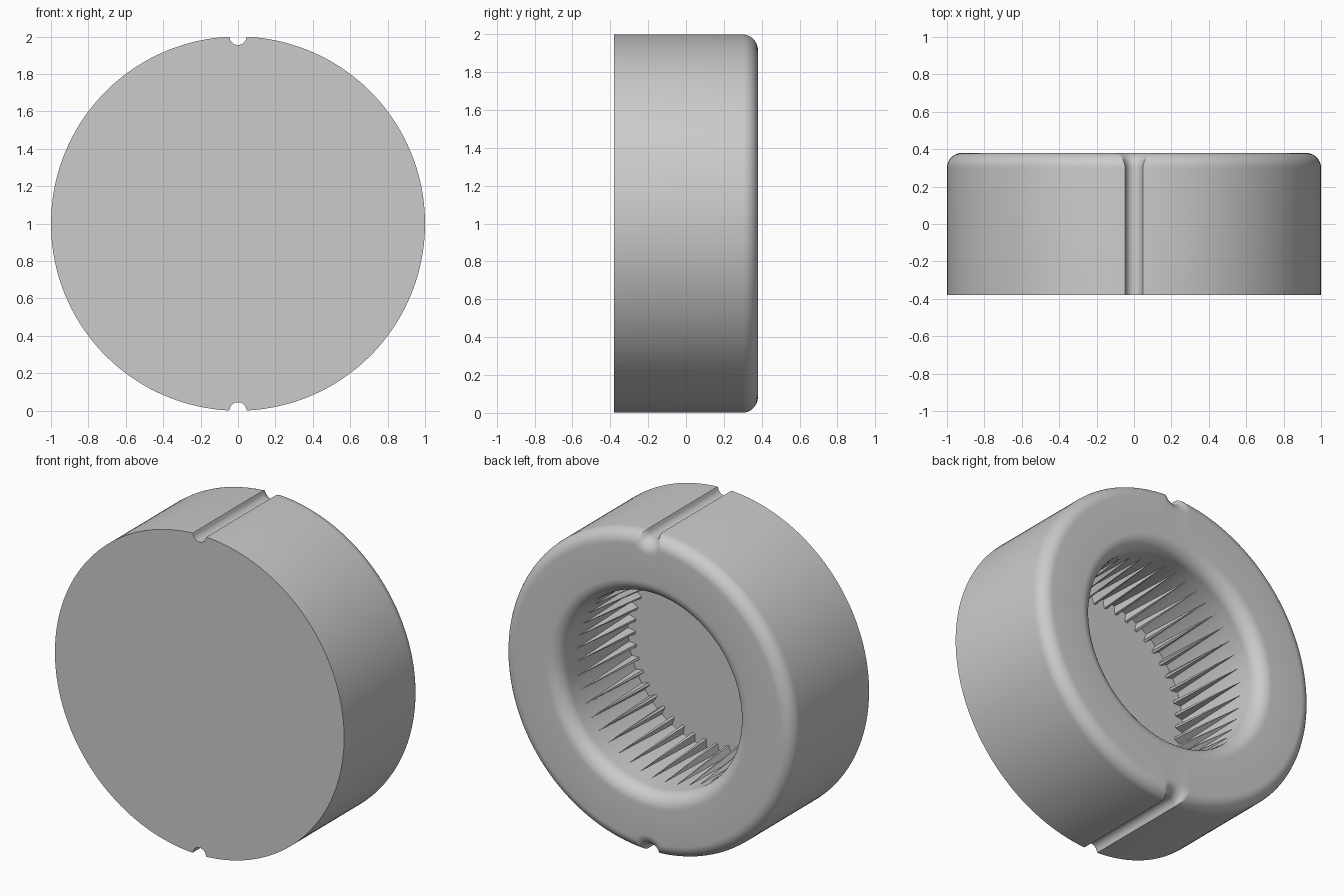
import bpy, bmesh, math

cube = bpy.data.objects.get("Cube")
if cube:
    bpy.data.objects.remove(cube, do_unlink=True)

HALF = 0.38      # half depth
ROUND = 0.08     # outer back edge rounding
LIP = 0.09       # cavity mouth rounding
BORE = 0.61      # cavity radius
FLOOR = -0.30    # cavity floor position
NOTCH = 0.045    # notch radius
RIBS = 45

grey = bpy.data.materials.new("light_grey")
grey.use_nodes = True
colour = (0.6, 0.6, 0.6, 1)
grey.diffuse_color = colour
grey.node_tree.nodes["Principled BSDF"].inputs["Base Color"].default_value = colour


def point(radius, angle, y):
    return (radius * math.sin(angle), y, 1 + radius * math.cos(angle))


def finish(bm, name):
    bmesh.ops.recalc_face_normals(bm, faces=bm.faces)
    mesh = bpy.data.meshes.new(name)
    bm.to_mesh(mesh)
    bm.free()
    mesh.materials.append(grey)
    obj = bpy.data.objects.new(name, mesh)
    bpy.context.collection.objects.link(obj)
    return obj


# Directions round the axis, packed closely at the two notches
half_turn = [-0.14 + 0.0028 * i for i in range(100)]
wide = math.pi - 0.28
half_turn += [0.14 + wide * i / 72 for i in range(72)]
angles = half_turn + [a + math.pi for a in half_turn]


def outline(angle, inset):
    """Radius of the notched disc outline, offset inwards."""
    radius = 1 - inset
    off = math.remainder(angle, math.pi)
    root = (NOTCH + inset) ** 2 - math.sin(off) ** 2
    if root > 0:
        radius = min(radius, math.cos(off) - math.sqrt(root))
    return radius


# Body: front disc, notched wall, rounded back edge, mouth and cavity
bm = bmesh.new()
loops = []


def add_loop(radius_at, y):
    loops.append([bm.verts.new(point(radius_at(a), a, y)) for a in angles])


STEPS = 10
turns = [math.pi / 2 * i / STEPS for i in range(STEPS + 1)]
add_loop(lambda a: outline(a, 0), -HALF)
for t in turns:
    inset = ROUND * (1 - math.cos(t))
    add_loop(lambda a: outline(a, inset), HALF - ROUND + ROUND * math.sin(t))
for t in reversed(turns):
    radius = BORE + LIP * (1 - math.cos(t))
    add_loop(lambda a: radius, HALF - LIP + LIP * math.sin(t))
add_loop(lambda a: BORE, FLOOR)

for lower, upper in zip(loops, loops[1:]):
    for i in range(len(angles)):
        j = (i + 1) % len(angles)
        bm.faces.new((lower[i], lower[j], upper[j], upper[i]))
bm.faces.new(loops[0])
bm.faces.new(loops[-1])
body = finish(bm, "round_body")
bpy.ops.object.select_all(action="DESELECT")
body.select_set(True)
bpy.context.view_layer.objects.active = body
bpy.ops.object.shade_smooth_by_angle(angle=math.radians(35))

# Grip ribs: wedges that fade into the cavity wall near the mouth
bm = bmesh.new()
for k in range(RIBS):
    mid = math.tau * (k + 0.5) / RIBS
    base = [(BORE + 0.003, -0.034), (BORE - 0.05, -0.014),
            (BORE - 0.05, 0.014), (BORE + 0.003, 0.034)]
    ring = [bm.verts.new(point(r, mid + a, FLOOR - 0.005)) for r, a in base]
    tip = bm.verts.new(point(BORE + 0.003, mid, 0.25))
    bm.faces.new(ring)
    for i in range(4):
        bm.faces.new((ring[i], ring[(i + 1) % 4], tip))
finish(bm, "grip_ribs")
